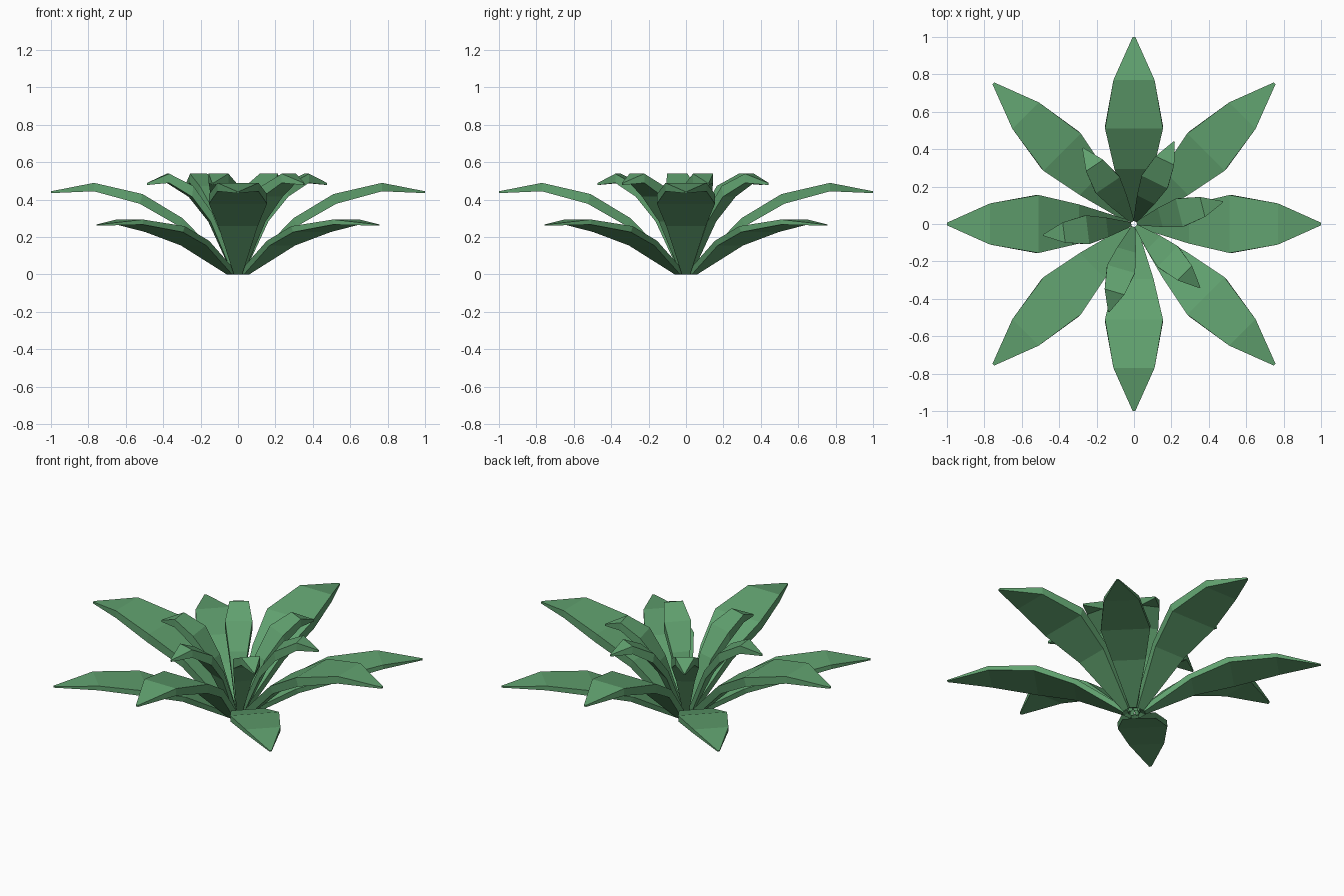
import bpy, math
from mathutils import Matrix

if "Cube" in bpy.data.objects:
    bpy.data.objects.remove(bpy.data.objects["Cube"])

green = bpy.data.materials.new("leaf_green")
green.diffuse_color = (0.12, 0.36, 0.16, 1)
green.use_nodes = True
green.node_tree.nodes["Principled BSDF"].inputs["Base Color"].default_value = green.diffuse_color

# Leaf stations: top (r, z), bottom (r, z), half width
STATIONS = [
    ((0.03, 0.025), (0.06, 0.0), 0.022),
    ((0.295, 0.30), (0.315, 0.258), 0.105),
    ((0.51, 0.43), (0.525, 0.378), 0.155),
    ((0.77, 0.49), (0.77, 0.445), 0.11),
    ((1.0, 0.445), (1.0, 0.435), 0.007),
]


def leaf(name, angle, length, width, height):
    """Flat-topped bent leaf, a solid strip lofted along its stations."""
    verts, faces = [], []
    for (tr, tz), (br, bz), w in STATIONS:
        verts += [(tr, -w, tz), (tr, w, tz), (br, w, bz), (br, -w, bz)]
    for i in range(len(STATIONS) - 1):
        a, b = 4 * i, 4 * i + 4
        for k in range(4):
            n = (k + 1) % 4
            faces.append((a + k, b + k, b + n, a + n))
    e = len(verts) - 4
    faces += [(0, 1, 2, 3), (e + 3, e + 2, e + 1, e)]
    mesh = bpy.data.meshes.new(name)
    mesh.from_pydata(verts, [], faces)
    mesh.transform(Matrix.Rotation(math.radians(angle), 4, 'Z')
                   @ Matrix.Diagonal((length, width, height, 1)))
    mesh.materials.append(green)
    mesh.update()
    bpy.context.collection.objects.link(bpy.data.objects.new(name, mesh))


# Raised outer leaves on the axes, lower ones on the diagonals
for i in range(4):
    leaf(f"upper_leaf_{i + 1}", 90 * i, 1.0, 1.0, 1.0)
    leaf(f"lower_leaf_{i + 1}", 90 * i + 45, 1.064, 0.91, 0.6)

# Short upright leaves in the middle
for i, a in enumerate((14, 64, 124, 187, 254, 316)):
    leaf(f"inner_leaf_{i + 1}", a, 0.49, 0.5, 1.1)
